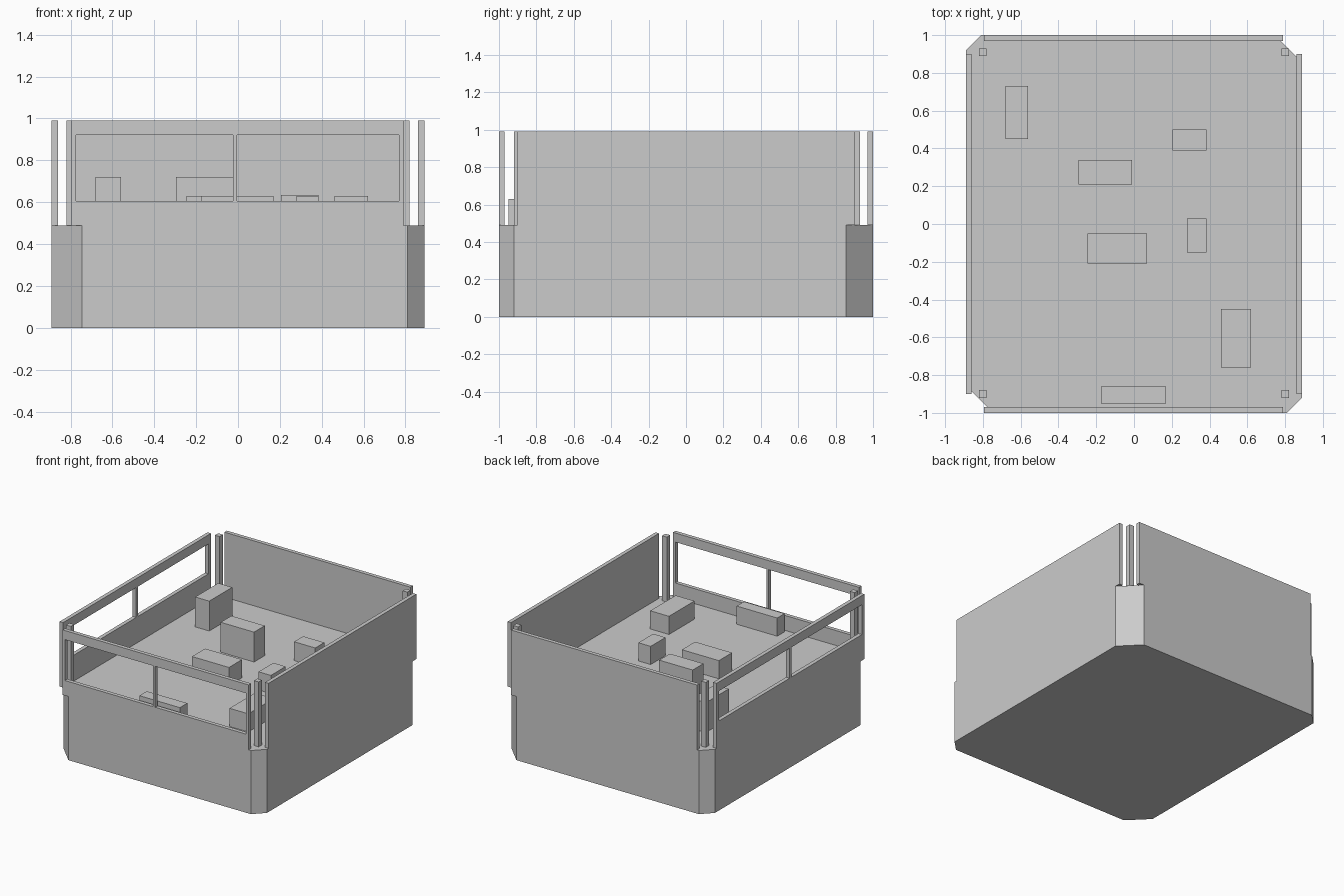
import bpy
import bmesh

if "Cube" in bpy.data.objects:
    bpy.data.objects.remove(bpy.data.objects["Cube"], do_unlink=True)

grey = bpy.data.materials.new("plain grey")
grey.use_nodes = True
colour = (0.6, 0.6, 0.6, 1)
grey.diffuse_color = colour
grey.node_tree.nodes["Principled BSDF"].inputs["Base Color"].default_value = colour

FLOOR, TOP = 0.49, 0.99
HX, HY = 0.89, 1.0      # half width and half depth
THICK = 0.03


def prism(name, outline, z0, z1):
    """Extrude a flat outline from z0 to z1."""
    bm = bmesh.new()
    face = bm.faces.new([bm.verts.new((x, y, z0)) for x, y in outline])
    up = bmesh.ops.extrude_face_region(bm, geom=[face])["geom"]
    verts = [v for v in up if isinstance(v, bmesh.types.BMVert)]
    bmesh.ops.translate(bm, verts=verts, vec=(0, 0, z1 - z0))
    bmesh.ops.recalc_face_normals(bm, faces=bm.faces)
    mesh = bpy.data.meshes.new(name)
    bm.to_mesh(mesh)
    bm.free()
    mesh.materials.append(grey)
    obj = bpy.data.objects.new(name, mesh)
    bpy.context.collection.objects.link(obj)
    return obj


def box(name, x0, x1, y0, y1, z0, z1):
    return prism(name, [(x0, y0), (x1, y0), (x1, y1), (x0, y1)], z0, z1)


def cut(wall, cutter):
    mod = wall.modifiers.new("opening", "BOOLEAN")
    mod.operation = "DIFFERENCE"
    mod.solver = "EXACT"
    mod.object = cutter
    cutter.hide_render = True
    cutter.hide_viewport = True
    cutter.display_type = "WIRE"


# Solid base with two narrow and two wide corner chamfers
base = []
for sx, sy in ((-1, -1), (1, -1), (1, 1), (-1, 1)):
    c = 0.145 if sx == sy else 0.08
    pair = [(sx * HX, sy * (HY - c)), (sx * (HX - c), sy * HY)]
    base += pair if sx == sy else pair[::-1]
prism("base", base, 0, FLOOR)

# Four walls with open corners
front = box("front_wall", -0.795, 0.79, -HY, -HY + THICK, FLOOR, TOP)
box("back_wall", -0.795, 0.79, HY - THICK, HY, FLOOR, TOP)
right = box("right_wall", -HX, -HX + THICK, -0.9, 0.9, FLOOR, TOP)
box("left_wall", HX - THICK, HX, -0.9, 0.9, FLOOR, TOP)

# Paired window openings in the front and right walls
for i, (a, b) in enumerate(((-0.775, -0.025), (-0.005, 0.77))):
    cut(front, box(f"front_opening_{i}", a, b, -1.1, -0.9, 0.605, 0.92))
for i, (a, b) in enumerate(((-0.87, -0.01), (0.01, 0.87))):
    cut(right, box(f"right_opening_{i}", -1, -0.8, a, b, 0.69, 0.92))

# Corner posts
for x in (-0.8, 0.8):
    for y in (-0.9, 0.91):
        box("corner_post", x - 0.02, x + 0.02, y - 0.02, y + 0.02, FLOOR, TOP)

# Furniture blocks: x range, y range, top
blocks = {
    "tall_cabinet": (-0.68, -0.56, 0.45, 0.73, 0.72),
    "tall_counter": (-0.295, -0.01, 0.21, 0.34, 0.72),
    "table": (-0.245, 0.07, -0.21, -0.05, 0.63),
    "back_bench": (0.205, 0.385, 0.39, 0.5, 0.635),
    "small_bench": (0.28, 0.385, -0.15, 0.03, 0.63),
    "side_bench": (0.46, 0.62, -0.76, -0.45, 0.63),
    "front_bench": (-0.175, 0.17, -0.95, -0.86, 0.63),
}
for name, (x0, x1, y0, y1, top) in blocks.items():
    box(name, x0, x1, y0, y1, FLOOR, top)
